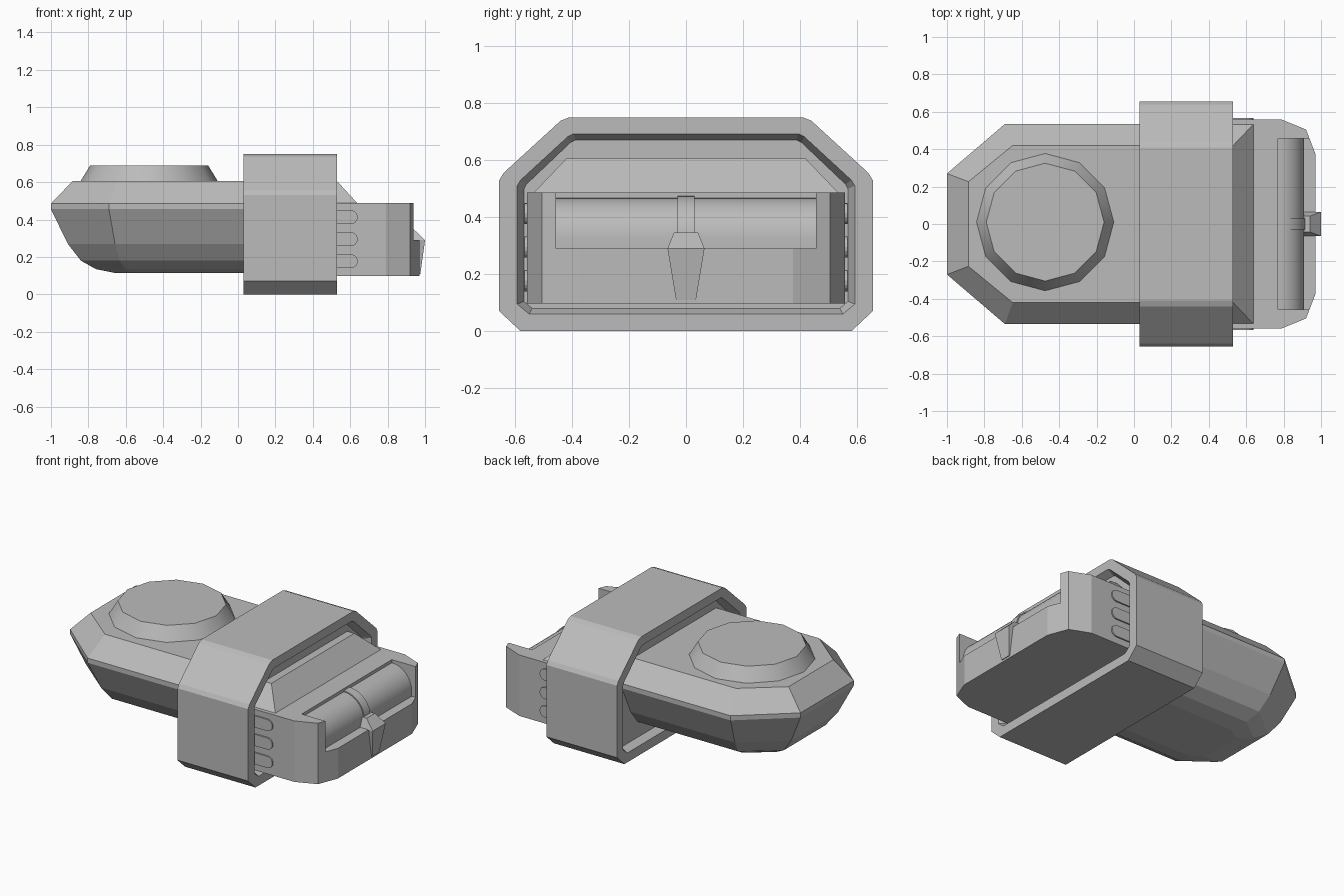
import bpy, bmesh, math

cube = bpy.data.objects.get("Cube")
if cube:
    bpy.data.objects.remove(cube, do_unlink=True)

grey = bpy.data.materials.new("plain grey")
grey.use_nodes = True
COLOUR = (0.5, 0.5, 0.5, 1)
grey.diffuse_color = COLOUR
grey.node_tree.nodes["Principled BSDF"].inputs["Base Color"].default_value = COLOUR


def loft(name, rings, smooth=None):
    """Join equal-length rings of points with side faces and cap both ends."""
    bm = bmesh.new()
    rows = [[bm.verts.new(p) for p in ring] for ring in rings]
    count = len(rows[0])
    for a, b in zip(rows, rows[1:]):
        for i in range(count):
            j = (i + 1) % count
            bm.faces.new((a[i], a[j], b[j], b[i]))
    bm.faces.new(rows[0][::-1])
    bm.faces.new(rows[-1])
    bmesh.ops.recalc_face_normals(bm, faces=bm.faces)
    mesh = bpy.data.meshes.new(name)
    bm.to_mesh(mesh)
    bm.free()
    mesh.materials.append(grey)
    obj = bpy.data.objects.new(name, mesh)
    bpy.context.collection.objects.link(obj)
    if smooth:
        bpy.ops.object.select_all(action='DESELECT')
        obj.select_set(True)
        bpy.context.view_layer.objects.active = obj
        bpy.ops.object.shade_smooth_by_angle(angle=math.radians(smooth))
    return obj


def mirrored(half):
    """Complete a half outline (y >= 0) with its mirror image."""
    return half + [(a, -b) for a, b in reversed(half)]


def prism(name, outline, z0, z1):
    return loft(name, [[(x, y, z) for x, y in outline] for z in (z0, z1)])


# Main hull: stacked outlines, drawn in towards the keel and the deck
def hull_ring(z, inset, end):
    half = [(-1 + inset, 0.27 - 0.38 * inset),
            (-0.69 + 0.36 * inset, 0.535 - inset),
            (end, 0.535 - inset)]
    return [(x, y, z) for x, y in mirrored(half)]


loft("main_hull", [hull_ring(*level) for level in (
    (0.115, 0.34, 0.64), (0.135, 0.24, 0.64), (0.18, 0.16, 0.64),
    (0.27, 0.09, 0.64), (0.455, 0, 0.64), (0.485, 0, 0.64),
    (0.605, 0.115, 0.53))])


# Collar: faceted band with a shallow recess on both faces
def section(x, half):
    return [(x, y, z) for z, y in mirrored(half)]


outer = [(0, 0.58), (0.07, 0.655), (0.53, 0.655), (0.555, 0.64),
         (0.738, 0.44), (0.75, 0.41)]
rim = [(0.06, 0.55), (0.095, 0.592), (0.51, 0.592), (0.53, 0.58),
       (0.682, 0.415), (0.692, 0.395)]
floor = [(0.08, 0.54), (0.105, 0.568), (0.5, 0.568), (0.515, 0.56),
         (0.662, 0.405), (0.67, 0.388)]
loft("collar", [section(0.08, floor), section(0.03, rim), section(0.03, outer),
                section(0.53, outer), section(0.53, rim), section(0.48, floor)])

# Turret cap on the deck
def disc(radius, z):
    return [(-0.475 + radius * math.cos(i * math.pi / 6),
             0.01 + radius * math.sin(i * math.pi / 6), z) for i in range(12)]


loft("turret_cap", [disc(0.37, 0.6), disc(0.315, 0.69)], smooth=35)

# Tail block with an open tray cut into its upper end
tail = prism("tail_block", mirrored(
    [(0.3, 0.558), (0.79, 0.558), (0.92, 0.505), (0.97, 0.375)]), 0.097, 0.487)
cutter = prism("tray_cutter", mirrored([(0.77, 0.456), (1.1, 0.456)]), 0.29, 0.6)
cutter.hide_render = True
cut = tail.modifiers.new("tray", 'BOOLEAN')
cut.operation = 'DIFFERENCE'
cut.solver = 'EXACT'
cut.object = cutter
bpy.ops.object.select_all(action='DESELECT')
tail.select_set(True)
bpy.context.view_layer.objects.active = tail
bpy.ops.object.modifier_apply(modifier="tray")
bpy.data.objects.remove(cutter, do_unlink=True)


# Roll in the tray and the strap around it
def quarter_roll(name, radius, half_width):
    arc = [(0.77 + radius * math.sin(a), 0.327 + radius * math.cos(a))
           for a in (i * math.pi / 20 for i in range(11))]
    arc += [(0.77 + radius, 0.285), (0.76, 0.285), (0.76, 0.327 + radius)]
    return loft(name, [[(x, y, z) for x, z in arc]
                       for y in (-half_width, half_width)], smooth=30)


quarter_roll("roll", 0.14, 0.456)
quarter_roll("roll_strap", 0.147, 0.03)

# Tapered latch at the end of the strap
loft("latch", [[(0.9, -w, z), (x, -w, z), (x, w, z), (0.9, w, z)]
               for x, z, w in ((0.975, 0.11, 0.035), (1, 0.29, 0.065),
                               (0.94, 0.347, 0.042))])

# Three raised round-ended ribs on each side of the tail
for side, label in ((1, "left"), (-1, "right")):
    for n in range(3):
        z = 0.177 + 0.118 * n
        tip = [(0.603 + 0.037 * math.cos(a), z + 0.037 * math.sin(a))
               for a in (math.pi * (i / 8 - 0.5) for i in range(9))]
        shape = [(0.47, z - 0.037)] + tip + [(0.47, z + 0.037)]
        loft(f"{label}_rib_{n + 1}", [[(x, side * y, h) for x, h in shape]
                                      for y in (0.55, 0.567)])
